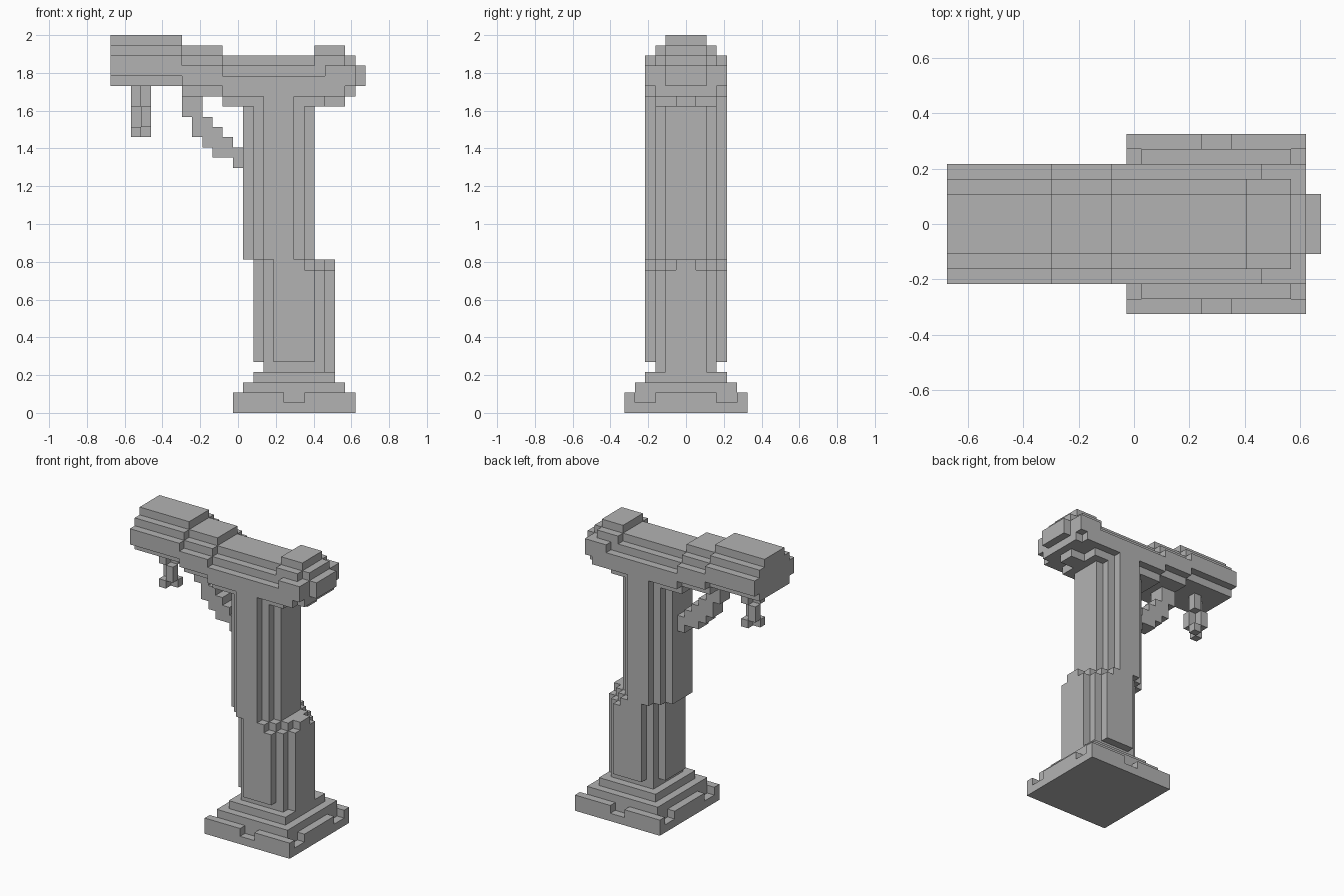
import bpy
import bmesh
from mathutils import Vector

cube = bpy.data.objects.get("Cube")
if cube:
    bpy.data.objects.remove(cube, do_unlink=True)

U = 2 / 37          # size of one block
MID_X, MID_Y = 12.5, 6

stone = bpy.data.materials.new("stone_grey")
stone.use_nodes = True
GREY = (0.45, 0.45, 0.45, 1)
stone.diffuse_color = GREY
stone.node_tree.nodes["Principled BSDF"].inputs["Base Color"].default_value = GREY


def block(x0, x1, y0, y1, z0, z1):
    """Grid cells filled by a box."""
    return {(x, y, z) for x in range(x0, x1) for y in range(y0, y1) for z in range(z0, z1)}


def centred(*boxes):
    """Union of boxes (x0, x1, half_width, z0, z1), symmetric front to back."""
    cells = set()
    for x0, x1, h, z0, z1 in boxes:
        cells |= block(x0, x1, MID_Y - h, MID_Y + h, z0, z1)
    return cells


parts = {}

# Base slab with notched rim
slab = centred((12, 24, 6, 0, 2))
for y in (0, 11):
    slab -= block(17, 19, y, y + 1, 1, 2)
for x in (12, 23):
    for y in (1, 9):
        slab -= block(x, x + 1, y, y + 2, 1, 2)
parts["base_slab"] = slab

# Stepped plinth
parts["plinth"] = centred((13, 23, 5, 2, 3), (14, 22, 4, 3, 4))

# Lower column with chamfered corners and a worn top on one side
parts["lower_column"] = centred(
    (16, 20, 4, 5, 14), (15, 21, 3, 4, 14), (14, 21, 2, 5, 14), (21, 22, 2, 4, 14),
    (16, 19, 4, 14, 15), (15, 20, 3, 14, 15), (14, 21, 2, 14, 15), (21, 22, 1, 14, 15))

# Upper column
parts["upper_column"] = centred((15, 18, 4, 15, 31), (14, 19, 3, 15, 30), (13, 20, 2, 15, 30))

# Arm in three stepped sections
parts["arm_root"] = centred((11, 21, 4, 31, 33), (11, 21, 3, 30, 34), (11, 21, 2, 30, 35))
parts["arm_middle"] = centred((7, 11, 4, 32, 34), (7, 11, 3, 31, 35), (7, 11, 2, 31, 36))
parts["arm_end"] = centred((0, 7, 4, 33, 35), (0, 7, 3, 32, 36), (0, 7, 2, 32, 37))

# Rounded rear head
parts["rear_head"] = centred(
    (21, 23, 4, 31, 34), (23, 24, 4, 32, 34), (20, 23, 3, 31, 35), (23, 24, 3, 31, 34),
    (20, 23, 2, 31, 36), (23, 24, 2, 31, 35), (24, 25, 2, 32, 34), (21, 23, 1, 30, 31))

# Diagonal brace under the arm
parts["brace"] = centred(
    (7, 8, 1, 29, 31), (8, 9, 1, 27, 31), (9, 10, 1, 26, 29),
    (10, 11, 1, 25, 28), (11, 12, 1, 25, 27), (12, 13, 1, 24, 26))

# Hanging pendant of alternating diagonal block pairs
pendant = set()
for z0, z1, flip in ((27, 28, 0), (28, 30, 1), (30, 32, 0)):
    for i in (0, 1):
        y = 5 + (i ^ flip)
        pendant |= block(2 + i, 3 + i, y, y + 1, z0, z1)
parts["pendant"] = pendant

filled = set().union(*parts.values())


def build(name, cells):
    """Mesh the exposed sides of a part's cells."""
    bm = bmesh.new()
    verts = {}

    def vert(p):
        key = tuple(p)
        if key not in verts:
            verts[key] = bm.verts.new(((p[0] - MID_X) * U, (p[1] - MID_Y) * U, p[2] * U))
        return verts[key]

    for cell in sorted(cells):
        for axis in range(3):
            for side in (0, 1):
                near = list(cell)
                near[axis] += 2 * side - 1
                if tuple(near) in filled:
                    continue
                a, b = Vector((0, 0, 0)), Vector((0, 0, 0))
                a[(axis + 1) % 3] = b[(axis + 2) % 3] = 1
                o = Vector(cell)
                o[axis] += side
                ring = [o, o + a, o + a + b, o + b]
                if not side:
                    ring.reverse()
                bm.faces.new([vert(p) for p in ring])
    mesh = bpy.data.meshes.new(name)
    bm.to_mesh(mesh)
    bm.free()
    mesh.materials.append(stone)
    bpy.context.collection.objects.link(bpy.data.objects.new(name, mesh))


for name, cells in parts.items():
    build(name, cells)
